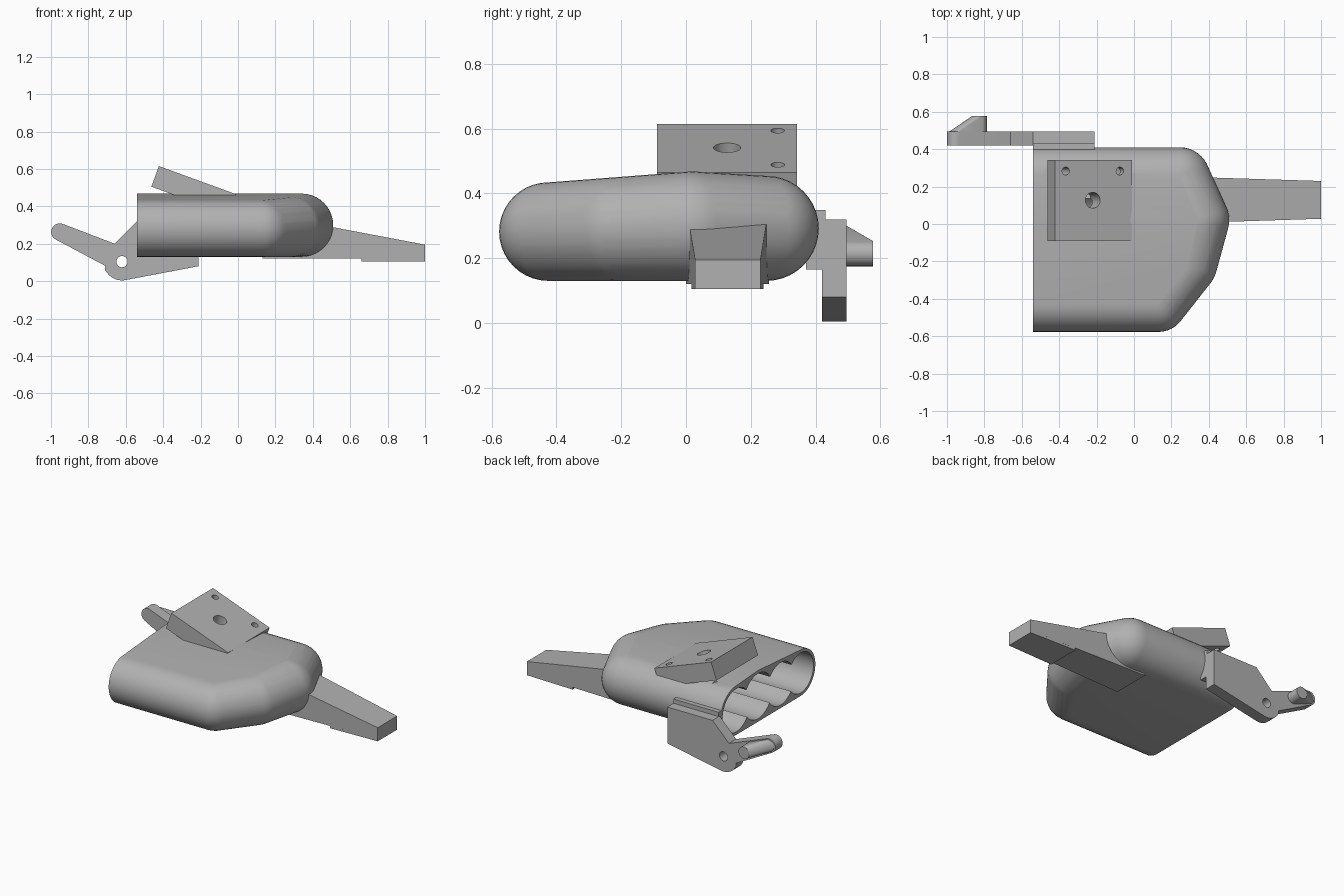
import bpy, bmesh, math
from mathutils import Matrix, Vector

cube = bpy.data.objects.get("Cube")
if cube:
    bpy.data.objects.remove(cube, do_unlink=True)

grey = bpy.data.materials.new("plain grey")
grey.use_nodes = True
tone = (0.44, 0.44, 0.44, 1)
grey.diffuse_color = tone
grey.node_tree.nodes["Principled BSDF"].inputs["Base Color"].default_value = tone


def make(name, bm):
    bmesh.ops.recalc_face_normals(bm, faces=bm.faces)
    mesh = bpy.data.meshes.new(name)
    bm.to_mesh(mesh)
    bm.free()
    mesh.materials.append(grey)
    ob = bpy.data.objects.new(name, mesh)
    bpy.context.collection.objects.link(ob)
    return ob


def hull(name, points):
    bm = bmesh.new()
    for p in points:
        bm.verts.new(p)
    bmesh.ops.remove_doubles(bm, verts=bm.verts, dist=0.0005)
    res = bmesh.ops.convex_hull(bm, input=bm.verts)
    junk = {v for v in res["geom_interior"] + res["geom_unused"]
            if isinstance(v, bmesh.types.BMVert)}
    bmesh.ops.delete(bm, geom=list(junk), context="VERTS")
    bmesh.ops.dissolve_limit(bm, angle_limit=0.002, verts=bm.verts, edges=bm.edges)
    return make(name, bm)


def extrude_y(name, profile, y0, y1):
    """Prism from an (x, z) outline."""
    bm = bmesh.new()
    face = bm.faces.new([bm.verts.new((x, y0, z)) for x, z in profile])
    new = bmesh.ops.extrude_face_region(bm, geom=[face])["geom"]
    moved = [g for g in new if isinstance(g, bmesh.types.BMVert)]
    bmesh.ops.translate(bm, verts=moved, vec=(0, y1 - y0, 0))
    return make(name, bm)


def arc(cx, cz, r, start, end, n=16):
    angles = [math.radians(start + (end - start) * i / n) for i in range(n + 1)]
    return [(cx + r * math.cos(a), cz + r * math.sin(a)) for a in angles]


def finger_points(knuckle, r, x_end, n=40):
    """Flat circle at the open end and a ball at the knuckle."""
    kx, ky, kz = knuckle
    pts = [(x_end, ky + y, kz + z) for y, z in arc(0, 0, r, 0, 360, n)]
    for i in range(n // 4 + 1):
        a = math.pi / 2 * i / (n // 4)
        pts += [(kx + r * math.sin(a), ky + y, kz + z)
                for y, z in arc(0, 0, r * math.cos(a), 0, 360, n)]
    return pts


def pin(centre, r, depth, axis):
    bm = bmesh.new()
    turn = Vector(axis).to_track_quat("Z", "Y").to_matrix().to_4x4()
    bmesh.ops.create_cone(bm, cap_ends=True, segments=32, radius1=r, radius2=r,
                          depth=depth, matrix=Matrix.Translation(centre) @ turn)
    return make("cutter", bm)


def cut(ob, cutters):
    bpy.context.view_layer.objects.active = ob
    for c in cutters:
        mod = ob.modifiers.new("cut", "BOOLEAN")
        mod.operation, mod.solver, mod.object = "DIFFERENCE", "EXACT", c
        bpy.ops.object.modifier_apply(modifier=mod.name)


# Housing: four rounded finger sleeves wrapped in one skin
BASE, OPEN_X, WALL = 0.13, -0.54, 0.02
fingers = [(0.13, -0.425, 0.152), (0.285, -0.215, 0.16),
           (0.34, 0.02, 0.169), (0.245, 0.248, 0.162)]
skin, bores = [], []
for x, y, r in fingers:
    centre = (x, y, BASE + r)
    skin += finger_points(centre, r, OPEN_X)
    bores.append(hull("cutter", finger_points(centre, r - WALL, OPEN_X - 0.1)))
housing = hull("housing", skin)

# Tilted mounting plate on top
tilt = math.radians(20)
along = Vector((math.cos(tilt), 0, -math.sin(tilt)))
normal = Vector((math.sin(tilt), 0, math.cos(tilt)))
top = Vector((-0.423, 0, 0.615))
corners = [top, top + along * 0.44, top + along * 0.44 - normal * 0.117, top - normal * 0.117]
plate = extrude_y("mounting_plate", [(c.x, c.z) for c in corners], -0.09, 0.343)

# Screw holes and centre hole through the plate
holes = []
for dist, y, r, deep in ((0.216, 0.127, 0.042, 0.2), (0.062, 0.283, 0.021, 0.15),
                         (0.37, 0.283, 0.021, 0.15)):
    p = top + along * dist
    holes.append(pin((p.x, y, p.z), r, deep * 2, normal))

# Tapered prong with a stepped underside
prong = hull("prong", [(x, y, z) for x, y0, y1, z1 in
                       ((0.13, 0, 0.257, 0.36), (1, 0.028, 0.23, 0.195))
                       for y in (y0, y1) for z in (0.12, z1)])
foot = hull("prong_foot", [(x, y, z) for x, y0, y1 in
                           ((0.66, 0.017, 0.24), (1, 0.028, 0.23))
                           for y in (y0, y1) for z in (0.105, 0.121)])

# Side lever: bracket, pivot and raised arm in one outline
outline = [(-0.21, 0.32), (-0.54, 0.32), (-0.66, 0.2)]
outline += arc(-0.953, 0.263, 0.046, 67, 247)
outline += [(-0.712, 0.083)] + arc(-0.62, 0.104, 0.1, 205, 280) + [(-0.21, 0.08)]
lever = extrude_y("side_lever", outline, 0.42, 0.495)
pivot = pin((-0.62, 0.45, 0.104), 0.03, 0.3, (0, 1, 0))
cut(lever, [pivot])

# Block joining the lever to the housing
block = extrude_y("lever_block", [(-0.54, 0.165), (-0.21, 0.165),
                                  (-0.21, 0.348), (-0.54, 0.348)], 0.37, 0.43)

# Slanted peg at the end of the lever arm
peg_pts = []
for cx, cz, y in ((-0.95, 0.262, 0.494), (-0.826, 0.214, 0.494), (-0.826, 0.214, 0.577)):
    peg_pts += [(x, y, z) for x, z in arc(cx, cz, 0.039, 0, 360, 32)]
peg = hull("lever_peg", peg_pts)

# Hollow everything that reaches into the finger sleeves
cut(housing, bores + holes)
cut(plate, bores + holes)
cut(prong, bores)
cut(block, bores)
for c in bores + holes + [pivot]:
    bpy.data.objects.remove(c, do_unlink=True)

# Smooth the round surfaces, keep the hard edges
for ob in (housing, plate, prong, foot, lever, block, peg):
    bpy.ops.object.select_all(action="DESELECT")
    ob.select_set(True)
    bpy.context.view_layer.objects.active = ob
    bpy.ops.object.shade_smooth_by_angle(angle=math.radians(25))
